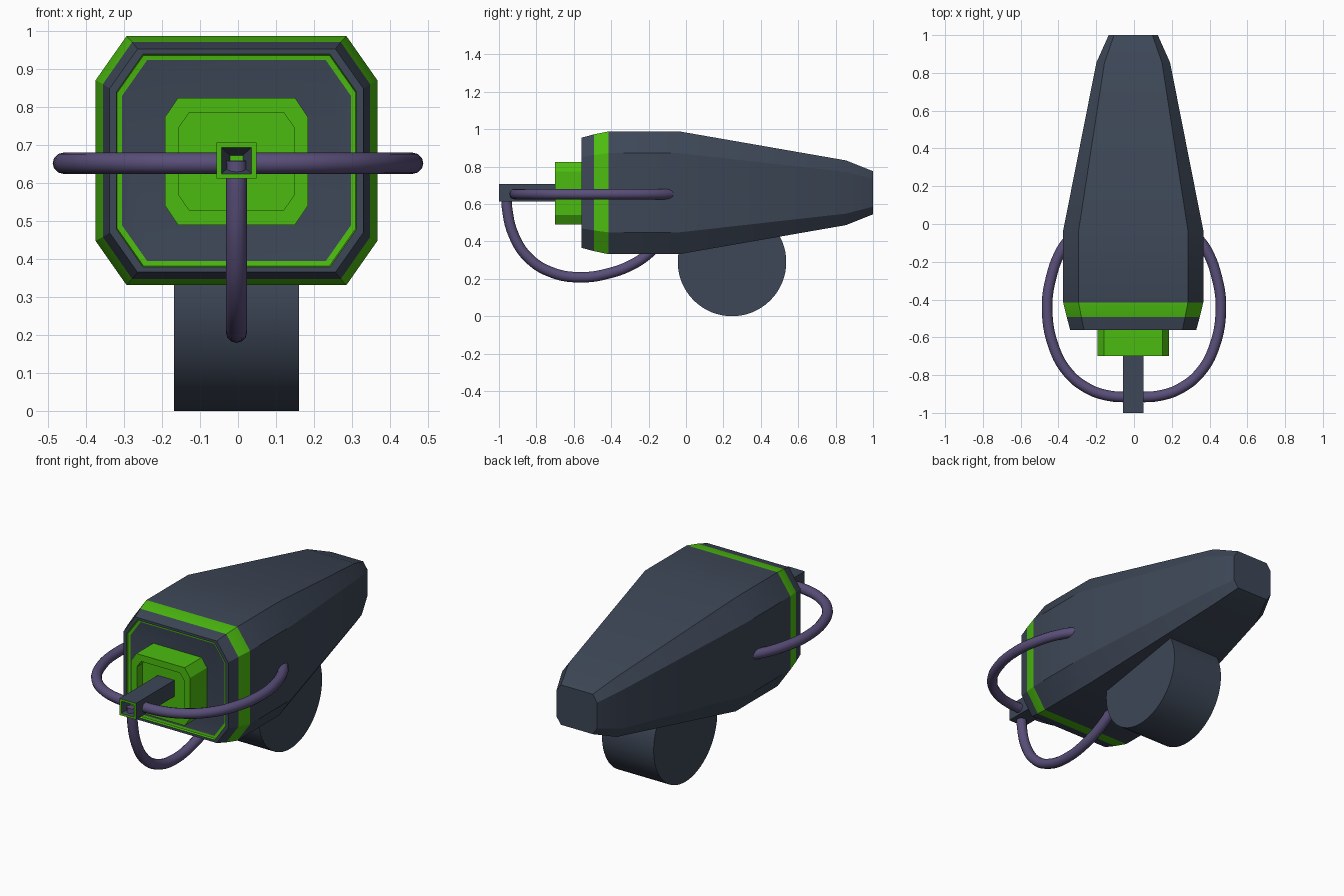
import bpy, bmesh, math

if "Cube" in bpy.data.objects:
    bpy.data.objects.remove(bpy.data.objects["Cube"])

CX = -0.004  # shared centre line


def mat(name, rgb):
    m = bpy.data.materials.new(name)
    m.diffuse_color = (*rgb, 1)
    m.use_nodes = True
    m.node_tree.nodes["Principled BSDF"].inputs["Base Color"].default_value = m.diffuse_color
    return m


SLATE = mat("slate", (0.047, 0.063, 0.095))
GREEN = mat("bright_green", (0.072, 0.50, 0.005))
PURPLE = mat("dusty_purple", (0.10, 0.077, 0.19))


def finish(ob, angle):
    bpy.ops.object.select_all(action='DESELECT')
    ob.select_set(True)
    bpy.context.view_layer.objects.active = ob
    bpy.ops.object.shade_smooth_by_angle(angle=math.radians(angle))


def outline(hx, hz, fx, fz):
    """Rectangle with its corners cut by the fractions fx and fz."""
    if fx == 0:
        return [(hx, hz), (-hx, hz), (-hx, -hz), (hx, -hz)]
    ix, iz = hx * (1 - fx), hz * (1 - fz)
    return [(hx, iz), (ix, hz), (-ix, hz), (-hx, iz),
            (-hx, -iz), (-ix, -hz), (ix, -hz), (hx, -iz)]


def loft(name, sections, cz, fx, fz, green_bands=(), green_cap=False, base=SLATE):
    """Bridge (y, half width, half height) sections; the first cap is the front."""
    bm = bmesh.new()
    rings = [[bm.verts.new((CX + x, y, cz + z)) for x, z in outline(hx, hz, fx, fz)]
             for y, hx, hz in sections]
    n = len(rings[0])
    for k, (a, b) in enumerate(zip(rings, rings[1:])):
        for i in range(n):
            f = bm.faces.new((a[i], a[(i + 1) % n], b[(i + 1) % n], b[i]))
            f.material_index = int(k in green_bands)
    bm.faces.new(rings[0]).material_index = int(green_cap)
    bm.faces.new(rings[-1])
    bmesh.ops.recalc_face_normals(bm, faces=bm.faces)
    me = bpy.data.meshes.new(name)
    bm.to_mesh(me)
    bm.free()
    me.materials.append(base)
    me.materials.append(GREEN)
    ob = bpy.data.objects.new(name, me)
    bpy.context.collection.objects.link(ob)
    finish(ob, 30)
    return ob


def tube(name, points, radius=0.028):
    cu = bpy.data.curves.new(name + "_path", 'CURVE')
    cu.dimensions = '3D'
    cu.bevel_depth = radius
    cu.bevel_resolution = 4
    cu.resolution_u = 5
    cu.use_fill_caps = True
    sp = cu.splines.new('BEZIER')
    sp.bezier_points.add(len(points) - 1)
    for p, co in zip(sp.bezier_points, points):
        p.co = co
        p.handle_left_type = p.handle_right_type = 'AUTO'
    tmp = bpy.data.objects.new(name + "_path", cu)
    bpy.context.collection.objects.link(tmp)
    dg = bpy.context.evaluated_depsgraph_get()
    me = bpy.data.meshes.new_from_object(tmp.evaluated_get(dg))
    bpy.data.objects.remove(tmp)
    me.materials.clear()
    me.materials.append(PURPLE)
    ob = bpy.data.objects.new(name, me)
    bpy.context.collection.objects.link(ob)
    finish(ob, 50)


# Tapered body: recessed front panel, green lip, rim, green band, long tail
loft("body", [(-0.545, 0.301, 0.265), (-0.548, 0.314, 0.277), (-0.56, 0.316, 0.280),
              (-0.56, 0.334, 0.294), (-0.493, 0.352, 0.312), (-0.415, 0.371, 0.328),
              (-0.035, 0.371, 0.328), (0.855, 0.195, 0.173), (1.0, 0.130, 0.115)],
     0.660, 0.22, 0.355, green_bands=(0, 1, 4))

# Green socket with a sunken middle
loft("socket", [(-0.65, 0.151, 0.129), (-0.70, 0.151, 0.129),
                (-0.70, 0.188, 0.167), (-0.52, 0.188, 0.167)],
     0.658, 0.18, 0.30, base=GREEN)

# Square barrel with green rim and hollow tip
loft("barrel", [(-0.95, 0.017, 0.014), (-1.0, 0.040, 0.035),
                (-1.0, 0.053, 0.047), (-0.60, 0.053, 0.047)],
     0.660, 0, 0, green_bands=(1,), green_cap=True)

# Side hose: one loop mirrored around the barrel
half = [(0.14, -0.908), (0.255, -0.865), (0.355, -0.78), (0.425, -0.65),
        (0.460, -0.45), (0.438, -0.28), (0.385, -0.14), (0.335, -0.07)]
path = [(-x, y) for x, y in reversed(half)] + [(0, -0.915)] + half
tube("side_hose", [(x, y, 0.653) for x, y in path])

# Lower hose from the barrel to the belly
lower = [(-0.96, 0.66), (-0.957, 0.58), (-0.92, 0.43), (-0.84, 0.31), (-0.72, 0.235),
         (-0.57, 0.208), (-0.41, 0.23), (-0.29, 0.275), (-0.2, 0.335), (-0.15, 0.39)]
tube("lower_hose", [(CX, y, z) for y, z in lower])

# Round drum under the body
bpy.ops.mesh.primitive_cylinder_add(vertices=64, radius=0.29, depth=0.33,
                                    location=(CX, 0.246, 0.29),
                                    rotation=(0, math.pi / 2, 0))
drum = bpy.context.object
drum.name = "drum"
drum.data.materials.append(SLATE)
finish(drum, 30)
